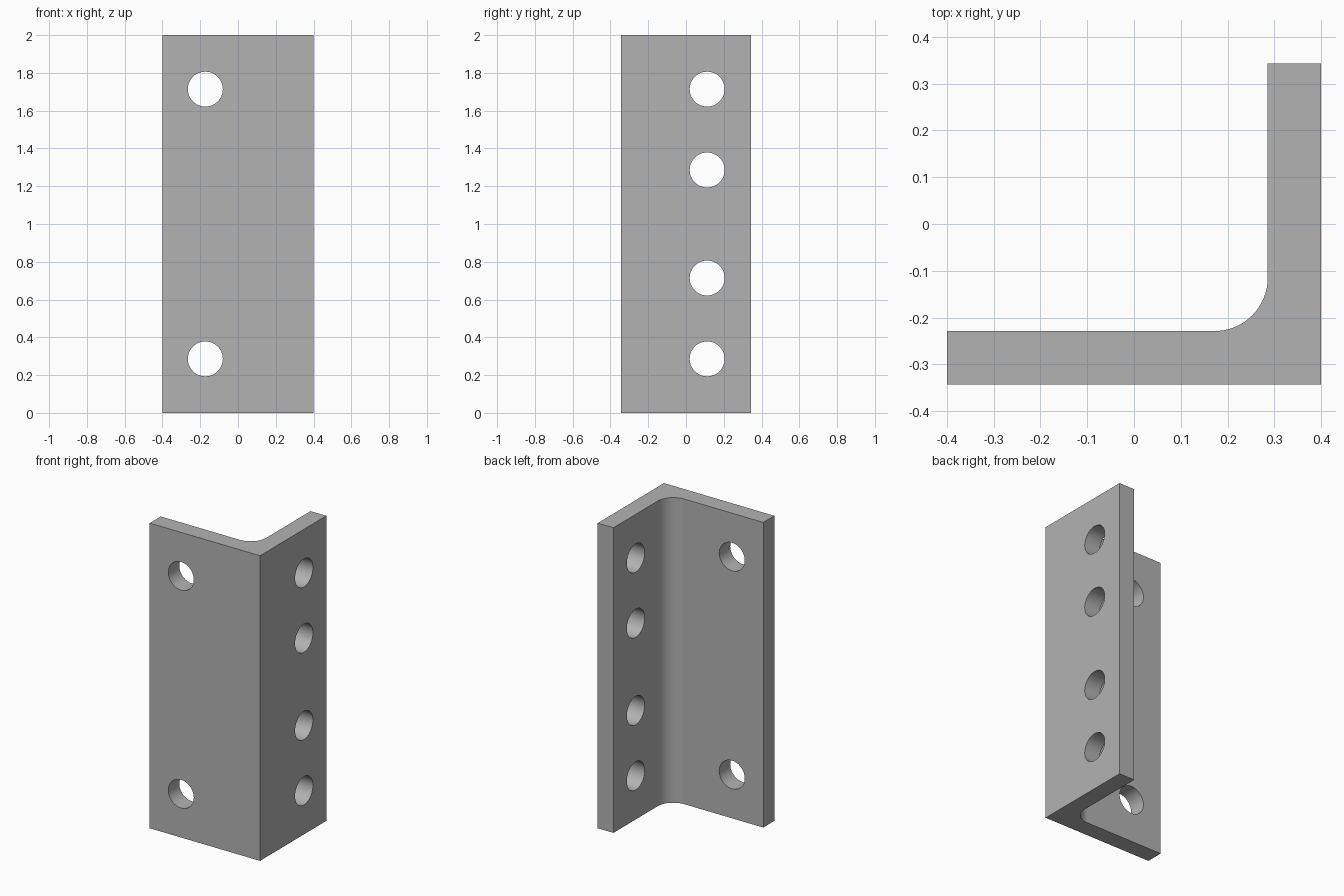
import bpy
import bmesh
import math
from mathutils import Matrix

default = bpy.data.objects.get("Cube")
if default:
    bpy.data.objects.remove(default, do_unlink=True)

HEIGHT = 2.0
HX, HY = 0.4, 0.343      # half extents of the L section
T = 0.114                # plate thickness, also the fillet radius
HOLE_R = 0.0925

steel = bpy.data.materials.new("plain grey")
steel.use_nodes = True
grey = (0.45, 0.45, 0.45, 1)
steel.diffuse_color = grey
steel.node_tree.nodes["Principled BSDF"].inputs["Base Color"].default_value = grey


def add_object(name, bm):
    mesh = bpy.data.meshes.new(name)
    bmesh.ops.recalc_face_normals(bm, faces=bm.faces)
    bm.to_mesh(mesh)
    bm.free()
    mesh.materials.append(steel)
    obj = bpy.data.objects.new(name, mesh)
    bpy.context.collection.objects.link(obj)
    return obj


# L section with a rounded inner corner, extruded upwards
cx, cy = HX - 2 * T, -HY + 2 * T
steps = 16
fillet = []
for i in range(steps + 1):
    a = -math.pi / 2 * i / steps
    fillet.append((cx + T * math.cos(a), cy + T * math.sin(a)))
section = [(-HX, -HY), (HX, -HY), (HX, HY), (HX - T, HY), *fillet, (-HX, -HY + T)]

bm = bmesh.new()
base = bm.faces.new([bm.verts.new((x, y, 0)) for x, y in section])
top = bmesh.ops.extrude_face_region(bm, geom=[base])["geom"]
bmesh.ops.translate(bm, vec=(0, 0, HEIGHT),
                    verts=[v for v in top if isinstance(v, bmesh.types.BMVert)])
bracket = add_object("angle_bracket", bm)

# Hole cutters: two through the front plate, four through the side plate
bm = bmesh.new()


def add_hole(location, axis):
    turn = Matrix.Rotation(math.pi / 2, 4, axis)
    bmesh.ops.create_cone(bm, cap_ends=True, segments=48, radius1=HOLE_R,
                          radius2=HOLE_R, depth=3 * T,
                          matrix=Matrix.Translation(location) @ turn)


for z in (0.286, 1.714):
    add_hole((-0.173, -HY + T / 2, z), 'X')
for z in (0.286, 0.714, 1.286, 1.714):
    add_hole((HX - T / 2, 0.112, z), 'Y')
cutter = add_object("hole_cutter", bm)
cutter.hide_render = True

cut = bracket.modifiers.new("holes", 'BOOLEAN')
cut.operation = 'DIFFERENCE'
cut.solver = 'EXACT'
cut.object = cutter

# Apply the cut, then shade the fillet and holes smooth
bpy.ops.object.select_all(action='DESELECT')
bracket.select_set(True)
bpy.context.view_layer.objects.active = bracket
bpy.ops.object.modifier_apply(modifier=cut.name)
bpy.data.objects.remove(cutter, do_unlink=True)
bpy.ops.object.shade_smooth_by_angle(angle=math.radians(30))
flat = bracket.modifiers.new("flat_plates", 'WEIGHTED_NORMAL')
flat.keep_sharp = True
